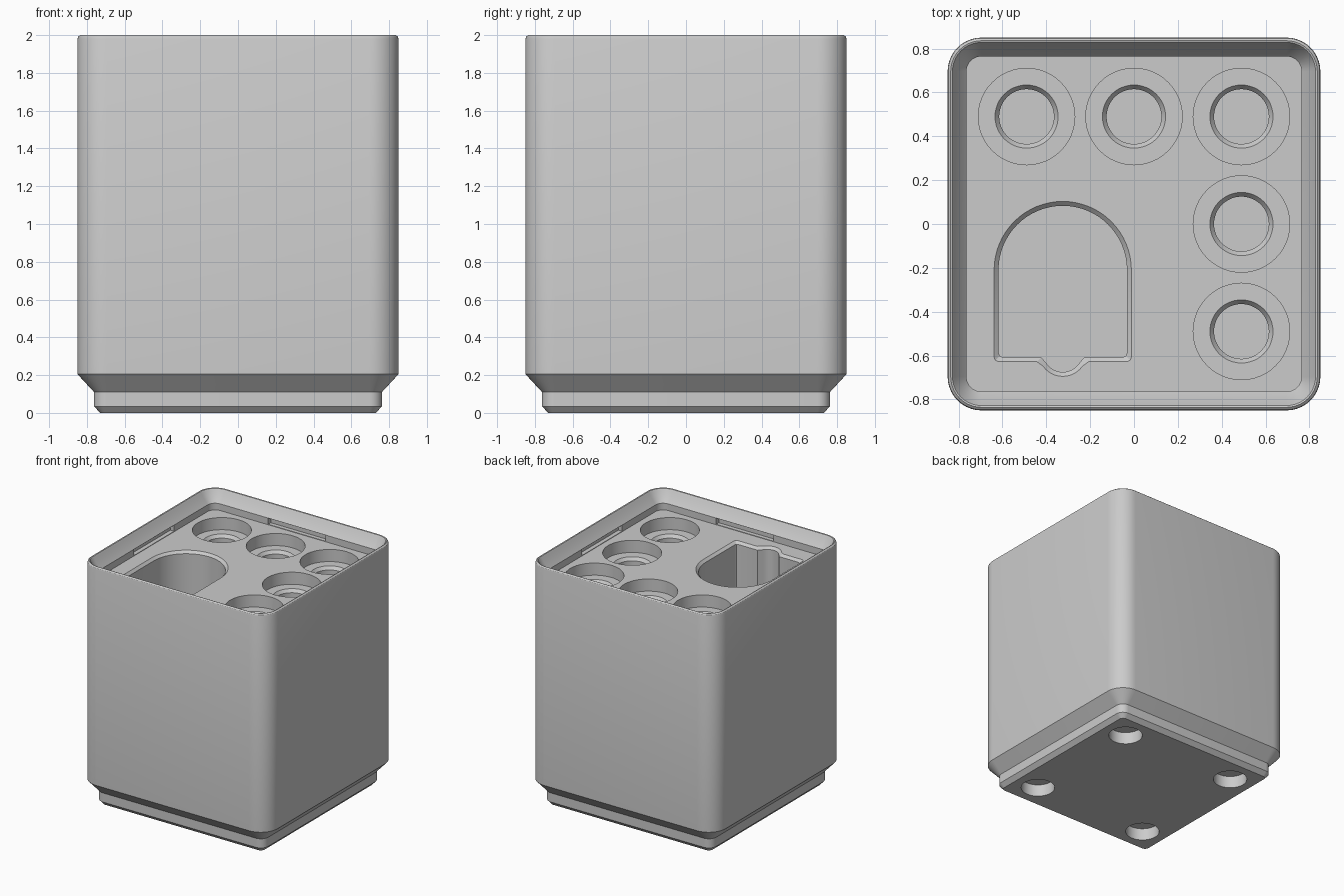
import bpy, bmesh
from math import sin, cos, pi, radians

if "Cube" in bpy.data.objects:
    bpy.data.objects.remove(bpy.data.objects["Cube"])


def rounded_square(half, radius, seg=10):
    """Outline of a square with rounded corners."""
    pts = []
    for k, (sx, sy) in enumerate([(1, 1), (-1, 1), (-1, -1), (1, -1)]):
        for i in range(seg + 1):
            a = pi / 2 * (k + i / seg)
            pts.append((sx * (half - radius) + radius * cos(a),
                        sy * (half - radius) + radius * sin(a)))
    return pts


def circle(cx, cy, r, n=48):
    return [(cx + r * cos(2 * pi * i / n), cy + r * sin(2 * pi * i / n)) for i in range(n)]


def arch(inset):
    """Arched pocket outline with a shallow finger groove at the front."""
    cx, r, front = -0.325, 0.313 - inset, -0.628 + inset
    pts = [(cx + r * cos(pi * i / 32), -0.21 + r * sin(pi * i / 32)) for i in range(33)]
    pts += [(cx - r, front + 0.02), (cx - r + 0.006, front + 0.006), (cx - r + 0.02, front)]
    pts.append((cx - 0.118 + inset, front))
    g = 0.11 - inset
    for i in range(13):
        a = radians(215 + 110 * i / 12)
        pts.append((cx + g * cos(a), -0.585 + g * sin(a)))
    pts.append((cx + 0.118 - inset, front))
    pts += [(cx + r - 0.02, front), (cx + r - 0.006, front + 0.006), (cx + r, front + 0.02)]
    return pts


def loft(name, rings):
    """Closed solid through a list of (outline, z) rings."""
    bm = bmesh.new()
    loops = [[bm.verts.new((x, y, z)) for x, y in pts] for pts, z in rings]
    n = len(loops[0])
    for a, b in zip(loops, loops[1:]):
        for i in range(n):
            j = (i + 1) % n
            bm.faces.new((a[i], a[j], b[j], b[i]))
    bm.faces.new(loops[0][::-1])
    bm.faces.new(loops[-1])
    bmesh.ops.recalc_face_normals(bm, faces=bm.faces)
    me = bpy.data.meshes.new(name)
    bm.to_mesh(me)
    bm.free()
    ob = bpy.data.objects.new(name, me)
    bpy.context.collection.objects.link(ob)
    return ob


FLOOR, DEEP = 1.85, 0.3

# Bin body: stepped foot, straight wall, rounded rim, flared lip down to the deck
profile = [(0.73, 0.035, 0), (0.762, 0.066, 0.035), (0.762, 0.066, 0.11),
           (0.85, 0.154, 0.205), (0.85, 0.154, 1.98), (0.846, 0.15, 1.992),
           (0.836, 0.14, 2.0), (0.828, 0.132, 1.997), (0.82, 0.124, 1.985),
           (0.805, 0.109, 1.955), (0.764, 0.068, 1.905), (0.764, 0.068, FLOOR)]
body = loft("bin_body", [(rounded_square(h, r), z) for h, r, z in profile])

cutters = []

# Counterbored round holes along the back and right
for x, y in [(-0.49, 0.49), (0, 0.49), (0.49, 0.49), (0.49, 0), (0.49, -0.49)]:
    steps = [(0.125, DEEP), (0.125, 1.725), (0.144, 1.75), (0.22, 1.75), (0.22, 1.89)]
    cutters.append(loft("hole_cutter", [(circle(x, y, r), z) for r, z in steps]))

# Arched pocket with chamfered edge
cutters.append(loft("pocket_cutter", [(arch(0.02), DEEP), (arch(0.02), FLOOR - 0.02),
                                      (arch(0), FLOOR), (arch(0), 1.89)]))

# Magnet holes under the foot
for sx in (-1, 1):
    for sy in (-1, 1):
        c = circle(0.53 * sx, 0.53 * sy, 0.13)
        cutters.append(loft("magnet_cutter", [(c, -0.05), (c, 0.1)]))

# Snap notches inside the lip, one centred on each wall
for w, d in [(0.26, 0.798), (0.798, 0.26)]:
    for s in (-1, 1):
        if w < d:
            box = [(-w, 0.74 * s), (w, 0.74 * s), (w, d * s), (-w, d * s)]
        else:
            box = [(0.74 * s, -d), (0.74 * s, d), (w * s, d), (w * s, -d)]
        cutters.append(loft("notch_cutter", [(box, FLOOR + 0.004), (box, 1.904)]))

# Cut everything, bake the result and drop the cutters
for c in cutters:
    c.hide_render = True
    m = body.modifiers.new("cut", 'BOOLEAN')
    m.operation, m.solver, m.object = 'DIFFERENCE', 'EXACT', c
bpy.context.view_layer.update()
baked = bpy.data.meshes.new_from_object(
    body.evaluated_get(bpy.context.evaluated_depsgraph_get()))
body.modifiers.clear()
body.data = baked
for c in cutters:
    bpy.data.objects.remove(c)

bpy.ops.object.select_all(action='DESELECT')
body.select_set(True)
bpy.context.view_layer.objects.active = body
bpy.ops.object.shade_smooth_by_angle(angle=radians(25))
